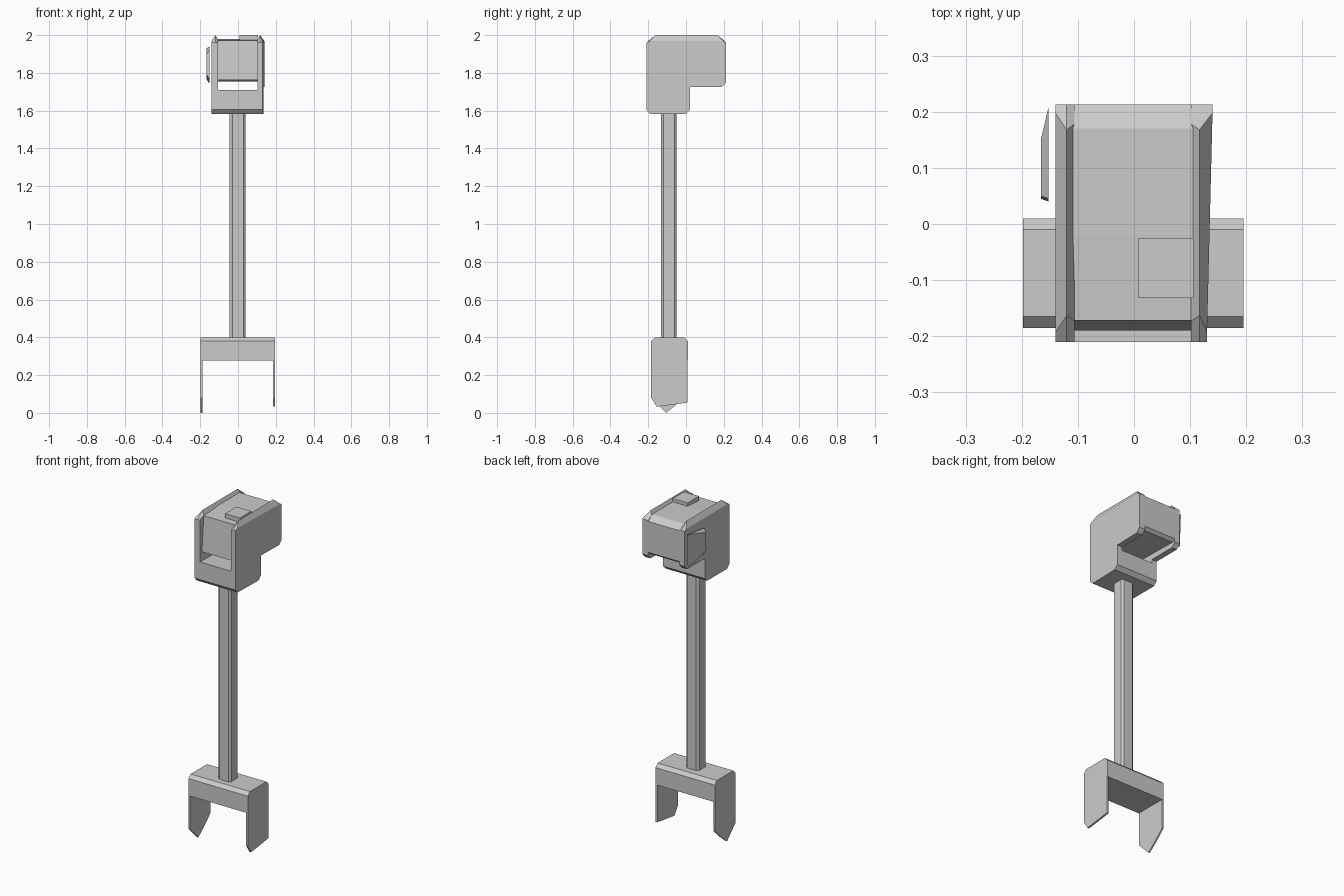
import bpy, bmesh

if "Cube" in bpy.data.objects:
    bpy.data.objects.remove(bpy.data.objects["Cube"])


def loft(name, stations, flare=0.0):
    """Join matching (y, z) profiles placed at several x stations into a closed solid."""
    bm = bmesh.new()
    loops = [[bm.verts.new((x + (flare * y if i == len(stations) - 1 else 0), y, z)) for y, z in prof]
             for i, (x, prof) in enumerate(stations)]
    n = len(loops[0])
    for a, b in zip(loops, loops[1:]):
        for i in range(n):
            j = (i + 1) % n
            bm.faces.new((a[i], a[j], b[j], b[i]))
    bm.faces.new(loops[0])
    bm.faces.new(loops[-1])
    bmesh.ops.recalc_face_normals(bm, faces=bm.faces)
    me = bpy.data.meshes.new(name)
    bm.to_mesh(me)
    bm.free()
    ob = bpy.data.objects.new(name, me)
    bpy.context.collection.objects.link(ob)
    return ob


def prism(name, x0, x1, prof):
    return loft(name, [(x0, prof), (x1, prof)])


def box(name, lo, hi):
    return prism(name, lo[0], hi[0], [(lo[1], lo[2]), (hi[1], lo[2]), (hi[1], hi[2]), (lo[1], hi[2])])


def head_side(top, inset):
    """Chamfered L-shaped outline of the head seen from the side."""
    return [(-0.21, 1.605), (-0.19, 1.583), (0.0, 1.583), (0.022, 1.605),
            (0.022, 1.725), (0.19, 1.725), (0.213, 1.75),
            (0.213, 1.96), (0.213 - inset, top), (-0.208 + inset, top), (-0.21, 1.96)]


# Foot beam with chamfered top edges
prism("foot_beam", -0.198, 0.195,
      [(-0.185, 0.278), (0.01, 0.278), (0.01, 0.38), (-0.01, 0.4), (-0.165, 0.4), (-0.185, 0.38)])

# Thin ground plates with broken-looking points
prism("left_foot_plate", -0.198, -0.189,
      [(-0.185, 0.3), (-0.185, 0.08), (-0.105, 0.0), (-0.05, 0.045), (0.008, 0.1), (0.008, 0.3)])
prism("right_foot_plate", 0.184, 0.195,
      [(-0.185, 0.3), (-0.185, 0.08), (-0.155, 0.033), (-0.06, 0.045), (0.008, 0.055), (0.008, 0.3)])

# Square post with chamfered corners
bm = bmesh.new()
outline = [(-0.03, -0.132), (0.028, -0.132), (0.04, -0.12), (0.04, -0.062),
           (0.028, -0.05), (-0.03, -0.05), (-0.045, -0.062), (-0.045, -0.12)]
face = bm.faces.new([bm.verts.new((x, y, 0.39)) for x, y in outline])
ext = bmesh.ops.extrude_face_region(bm, geom=[face])
for v in ext["geom"]:
    if isinstance(v, bmesh.types.BMVert):
        v.co.z = 1.59
bmesh.ops.recalc_face_normals(bm, faces=bm.faces)
mesh = bpy.data.meshes.new("post")
bm.to_mesh(mesh)
bm.free()
bpy.context.collection.objects.link(bpy.data.objects.new("post", mesh))

# Lower head block, between the side plates
prism("head_neck", -0.12, 0.115,
      [(-0.21, 1.605), (-0.19, 1.583), (0.0, 1.583), (0.022, 1.605), (0.022, 1.705), (-0.21, 1.71)])

# Upper housing with recessed, leaning front panel
prism("head_housing", -0.112, 0.108,
      [(-0.19, 1.763), (0.195, 1.755), (0.213, 1.77), (0.213, 1.955), (0.17, 1.98),
       (-0.02, 1.98), (-0.172, 1.972)])

# Side plates with raised roof rails
loft("left_head_plate", [(-0.106, head_side(1.975, 0.035)),
                         (-0.12, head_side(2.0, 0.045)),
                         (-0.14, head_side(1.968, 0.015))])
loft("right_head_plate", [(0.102, head_side(1.975, 0.035)),
                          (0.117, head_side(2.0, 0.045)),
                          (0.135, head_side(1.968, 0.015))], flare=0.025)

# Small raised unit on the roof
box("roof_box", (0.007, -0.132, 1.96), (0.106, -0.025, 2.0))

# Loose door flap on the left side
loft("side_flap", [(-0.166, [(0.045, 1.79), (0.14, 1.765), (0.15, 1.93), (0.05, 1.90)]),
                   (-0.152, [(0.04, 1.77), (0.20, 1.745), (0.21, 1.94), (0.045, 1.92)])])
